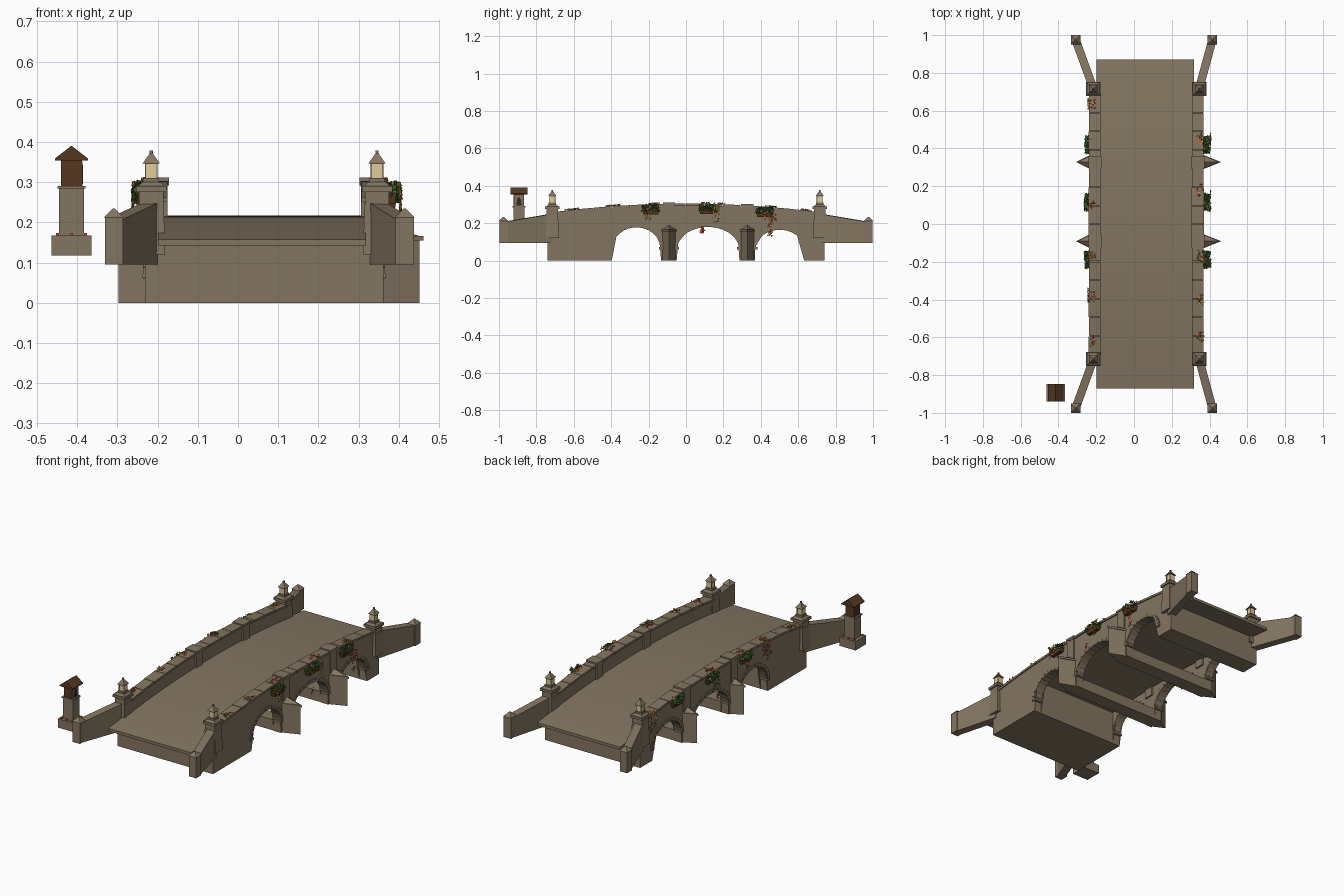
import bpy, bmesh, math, random
from mathutils import Vector, Euler

if "Cube" in bpy.data.objects:
    bpy.data.objects.remove(bpy.data.objects["Cube"])

random.seed(4)
CX = 0.065                       # centre line of the bridge


def mat(name, r, g, b):
    m = bpy.data.materials.new(name)
    m.diffuse_color = (r, g, b, 1)
    m.use_nodes = True
    m.node_tree.nodes["Principled BSDF"].inputs["Base Color"].default_value = m.diffuse_color
    return m


STONE = mat("stone", 0.23, 0.18, 0.12)
WOOD = mat("dark_wood", 0.09, 0.038, 0.014)
GLASS = mat("warm_lamp_glass", 0.75, 0.6, 0.33)
LEAF = mat("leaf_green", 0.05, 0.15, 0.03)
ORANGE = mat("orange_flower", 0.88, 0.23, 0.04)
YELLOW = mat("yellow_flower", 0.85, 0.5, 0.1)
RED = mat("red_flower", 0.75, 0.07, 0.03)
DARK = mat("dark_recess", 0.03, 0.025, 0.02)


def finish(name, bm, *mats):
    bmesh.ops.recalc_face_normals(bm, faces=bm.faces)
    me = bpy.data.meshes.new(name)
    bm.to_mesh(me)
    bm.free()
    for m in mats:
        me.materials.append(m)
    ob = bpy.data.objects.new(name, me)
    bpy.context.collection.objects.link(ob)
    return ob


def hexa(bm, low, high):
    """Solid between two matching outlines."""
    a = [bm.verts.new(p) for p in low]
    b = [bm.verts.new(p) for p in high]
    caps = [bm.faces.new(a), bm.faces.new(b)]
    for i in range(len(a)):
        j = (i + 1) % len(a)
        bm.faces.new((a[i], a[j], b[j], b[i]))
    return caps


def block(bm, x, y, z0, z1, wx, wy, tx=None, ty=None):
    """Box or tapered block standing at x, y."""
    tx = wx if tx is None else tx
    ty = wy if ty is None else ty
    sq = ((-.5, -.5), (.5, -.5), (.5, .5), (-.5, .5))
    hexa(bm, [(x + i * wx, y + j * wy, z0) for i, j in sq],
         [(x + i * tx, y + j * ty, z1) for i, j in sq])


def prism(bm, profile, x0, x1):
    """Extrude a (y, z) outline from x0 to x1."""
    caps = hexa(bm, [(x0, y, z) for y, z in profile], [(x1, y, z) for y, z in profile])
    bmesh.ops.triangulate(bm, faces=caps)


def deck_z(y):
    return 0.217 - 0.078 * y * y


def rail_z(y):
    return 0.305 - 0.09 * y * y


def span(a, b, n):
    return [a + (b - a) * i / n for i in range(n + 1)]


SPRING = 0.06
ARCHES = [(-0.265, 0.132, 0.12), (0.118, 0.168, 0.122), (0.501, 0.131, 0.107)]
PIERS = [-0.091, 0.328]

# Arched road slab
bm = bmesh.new()
ys = span(-0.87, 0.87, 28)
prism(bm, [(y, deck_z(y)) for y in ys] + [(y, deck_z(y) - 0.016) for y in reversed(ys)], -0.199, 0.318)
finish("road_deck", bm, STONE)

# Solid abutments and low piers under the deck
bm = bmesh.new()
for y0, y1 in ((-0.74, -0.397), (0.632, 0.74)):
    top = [(y, deck_z(y) - 0.012) for y in span(y1, y0, 6)]
    prism(bm, [(y0, 0), (y1, 0)] + top, CX - 0.29, CX + 0.29)
finish("abutments", bm, STONE)
bm = bmesh.new()
for y in PIERS:
    block(bm, CX, y, 0, SPRING, 0.59, 0.08)
finish("pier_bases", bm, STONE)

# Side wall outline with three arch openings
outline = [(-0.74, 0)]
for c, a, h in ARCHES:
    outline.append((c - a, 0))
    for t in span(math.pi, 0, 20):
        outline.append((c + a * math.cos(t), SPRING + h * math.sin(t)))
    outline.append((c + a, 0))
outline.append((0.74, 0))
outline += [(y, rail_z(y) - 0.012) for y in span(0.74, -0.74, 28)]

# Trailing plants on each side: centre y, half width, top and bottom z, colour choices
TRAILS = {
    "right": [(-0.205, .022, .285, .22, (1, 2, 2)), (0.158, .02, .295, .205, (1, 2, 1)),
              (0.445, .035, .25, .215, (1, 3, 1)), (0.45, .012, .215, .13, (1, 3, 3)),
              (0.085, .008, .185, .15, (3, 3, 1))],
    "left": [(0.64, .035, .265, .17, (1, 1, 2)), (-0.38, .04, .285, .19, (1, 1, 3)),
             (0.1, .03, .295, .22, (1, 2, 0)), (0.09, .008, .22, .15, (3, 3, 1)),
             (-0.17, .02, .29, .22, (1, 2, 0))]}

for s, side in ((1, "right"), (-1, "left")):
    def X(u):
        return CX + s * u

    bm = bmesh.new()
    prism(bm, outline, X(0.25), X(0.297))
    finish(side + "_arched_wall", bm, STONE)

    # Arch stones and springing blocks
    bm = bmesh.new()
    for c, a, h in ARCHES:
        for i in range(15):
            quad = []
            for k, r in ((i + .04, 0), (i + .04, .018), (i + .96, .018), (i + .96, 0)):
                t = math.pi * k / 15
                quad.append((c + (a - .002 + r) * math.cos(t), SPRING + (h - .002 + r) * math.sin(t)))
            prism(bm, quad, X(0.247), X(0.301))
        for y in (c - a, c + a):
            block(bm, X(0.278), y, SPRING, SPRING + 0.012, 0.05, 0.024)
    finish(side + "_arch_stones", bm, STONE)

    # Coping stones along the parapet
    bm = bmesh.new()
    edges = span(-0.69, 0.69, 14)
    for y0, y1 in zip(edges, edges[1:]):
        w = random.uniform(0.0, 0.004)
        p = [(y, rail_z(y) - 0.012) for y in span(y0, y1 - .003, 2)]
        p += [(y, z + 0.012) for y, z in reversed(p)]
        prism(bm, p, X(0.243 - w), X(0.302 + w))
    finish(side + "_coping", bm, STONE)

    # Triangular cutwaters with pitched caps, and pilasters above them
    bm = bmesh.new()
    tip = 0.387 if s > 0 else 0.362
    for y in PIERS:
        def tri(z, w, t):
            return [(X(0.28), y - w, z), (X(t), y, z), (X(0.28), y + w, z)]
        for z0, w0, t0, z1, w1, t1 in ((0, .041, tip, .155, .041, tip),
                                       (.155, .046, tip + .01, .166, .046, tip + .01),
                                       (.166, .042, tip, .192, .006, .297)):
            hexa(bm, tri(z0, w0, t0), tri(z1, w1, t1))
        zt = rail_z(y)
        block(bm, X(0.272), y, 0.15, zt, 0.062, 0.056)
        block(bm, X(0.272), y, zt - 0.004, zt + 0.007, 0.07, 0.066)
    finish(side + "_cutwaters", bm, STONE)

    # End posts, lanterns and splayed wing walls
    post, glass, wing = bmesh.new(), bmesh.new(), bmesh.new()
    for e in (-1, 1):
        x, y = X(0.281), e * 0.715
        block(post, x, y, 0.12, 0.245, 0.07, 0.07, 0.062, 0.062)
        block(post, x, y, 0.245, 0.276, 0.06, 0.06)
        block(post, x, y, 0.276, 0.29, 0.076, 0.076)
        block(post, x, y, 0.29, 0.30, 0.066, 0.066, 0.045, 0.045)
        block(post, x, y, 0.30, 0.31, 0.04, 0.04)
        block(glass, x, y, 0.31, 0.346, 0.029, 0.029)
        for i in (-1, 1):
            for j in (-1, 1):
                block(post, x + i * .0145, y + j * .0145, 0.31, 0.346, 0.003, 0.003)
        block(post, x, y, 0.346, 0.372, 0.044, 0.044, 0.007, 0.007)
        block(post, x, y, 0.372, 0.379, 0.008, 0.008)
        xe, ye = X(0.362) - 0.012, e * 0.975
        p0, p1 = Vector((x, e * 0.72, 0)), Vector((xe, ye, 0))
        d = (p1 - p0).normalized()
        n = Vector((-d.y, d.x, 0)) * 0.022
        low, up = Vector((0, 0, 0.095)), Vector((0, 0, 1))
        quads = [[p - n + low, p + n + low, p + n + up * zt, p - n + up * zt]
                 for p, zt in ((p0, 0.25), (p1, 0.207))]
        hexa(wing, *quads)
        block(wing, xe, ye, 0.095, 0.212, 0.045, 0.046)
        block(wing, xe, ye, 0.212, 0.234, 0.05, 0.05, 0.006, 0.006)
    finish(side + "_end_posts", post, STONE)
    finish(side + "_lantern_glass", glass, GLASS)
    finish(side + "_wing_walls", wing, STONE)

    # Flower boxes with foliage, blossoms and trailing vines
    boxes, plants = bmesh.new(), bmesh.new()
    U = random.uniform
    ub = 0.319 if s > 0 else 0.306

    def petal(p, size, index, tilt=0.9):
        """Small flat square leaf or blossom, facing roughly outward."""
        rot = Euler((U(0, 6.28), U(-tilt, tilt), U(-tilt, tilt))).to_matrix()
        v = [plants.verts.new(Vector(p) + rot @ (Vector((0, i, j)) * size))
             for i, j in ((-1, -.8), (1, -.8), (1, .8), (-1, .8))]
        plants.faces.new(v).material_index = index

    for y in (-0.188, 0.115, 0.42):
        zt = rail_z(y) - 0.01
        block(boxes, X(ub - .004), y, zt - 0.045, zt - 0.018, 0.022, 0.08, 0.03, 0.088)
        for _ in range(100):
            petal((X(ub + U(-.016, .018)), y + U(-.045, .045), zt + U(-.03, .006)), .0065, 0, 1.5)
        for _ in range(12):
            petal((X(ub + U(.0, .02)), y + U(-.043, .043), zt + U(-.02, .008)), .005, random.choice((1, 2, 3)))
    for y, w, z1, z0, cols in TRAILS[side]:
        near = min(abs(y - b) for b in (-0.188, 0.115, 0.42)) < 0.06
        for _ in range(int(14 + 9000 * w * (z1 - z0))):
            u = (ub + .019 if near else .306) + U(0, .004)
            petal((X(u), y + U(-w, w), U(z0, z1)), .0048, random.choice(cols + (0,)), 0.6)
    # Creepers lying over the coping
    for y in ((0.64, 0.1, -0.17, -0.38, -0.62) if s < 0 else (-0.6, -0.4, -0.17, 0.18, 0.45)):
        for _ in range(18):
            yy = y + U(-.03, .03)
            petal((X(U(.27, .305)), yy, rail_z(yy) + .004), .005, random.choice((0, 1, 1, 3)), 1.5)
    finish(side + "_flower_boxes", boxes, WOOD)
    finish(side + "_flowers_and_vines", plants, LEAF, ORANGE, YELLOW, RED)

# Wayside shrine beside the front left wing
sx, sy = -0.4145, -0.893
bm = bmesh.new()
block(bm, sx, sy, 0.118, 0.168, 0.1, 0.094)
block(bm, sx, sy, 0.168, 0.284, 0.062, 0.06)
block(bm, sx, sy, 0.284, 0.291, 0.07, 0.068)
block(bm, sx + 0.025, sy, 0.291, 0.352, 0.004, 0.05)
finish("shrine_pedestal", bm, STONE)
bm = bmesh.new()
block(bm, sx, sy, 0.291, 0.356, 0.052, 0.056)
finish("shrine_box", bm, WOOD)
bm = bmesh.new()
prism(bm, [(sy - .014, .295), (sy + .014, .295), (sy + .01, .325), (sy, .343), (sy - .01, .325)],
      sx + 0.026, sx + 0.029)
finish("shrine_niche", bm, DARK)
bm = bmesh.new()
gable = [(-.041, .354), (.041, .354), (.041, .359), (0, .391), (-.041, .359)]
hexa(bm, [(sx + x, sy - .046, z) for x, z in gable], [(sx + x, sy + .046, z) for x, z in gable])
finish("shrine_roof", bm, WOOD)
bm = bmesh.new()
for i in (-.035, 0.0, 0.035):
    for j in (-.037, 0.037):
        block(bm, sx + i, sy + j, 0.168, 0.174, 0.008, 0.008)
finish("shrine_candles", bm, RED)
